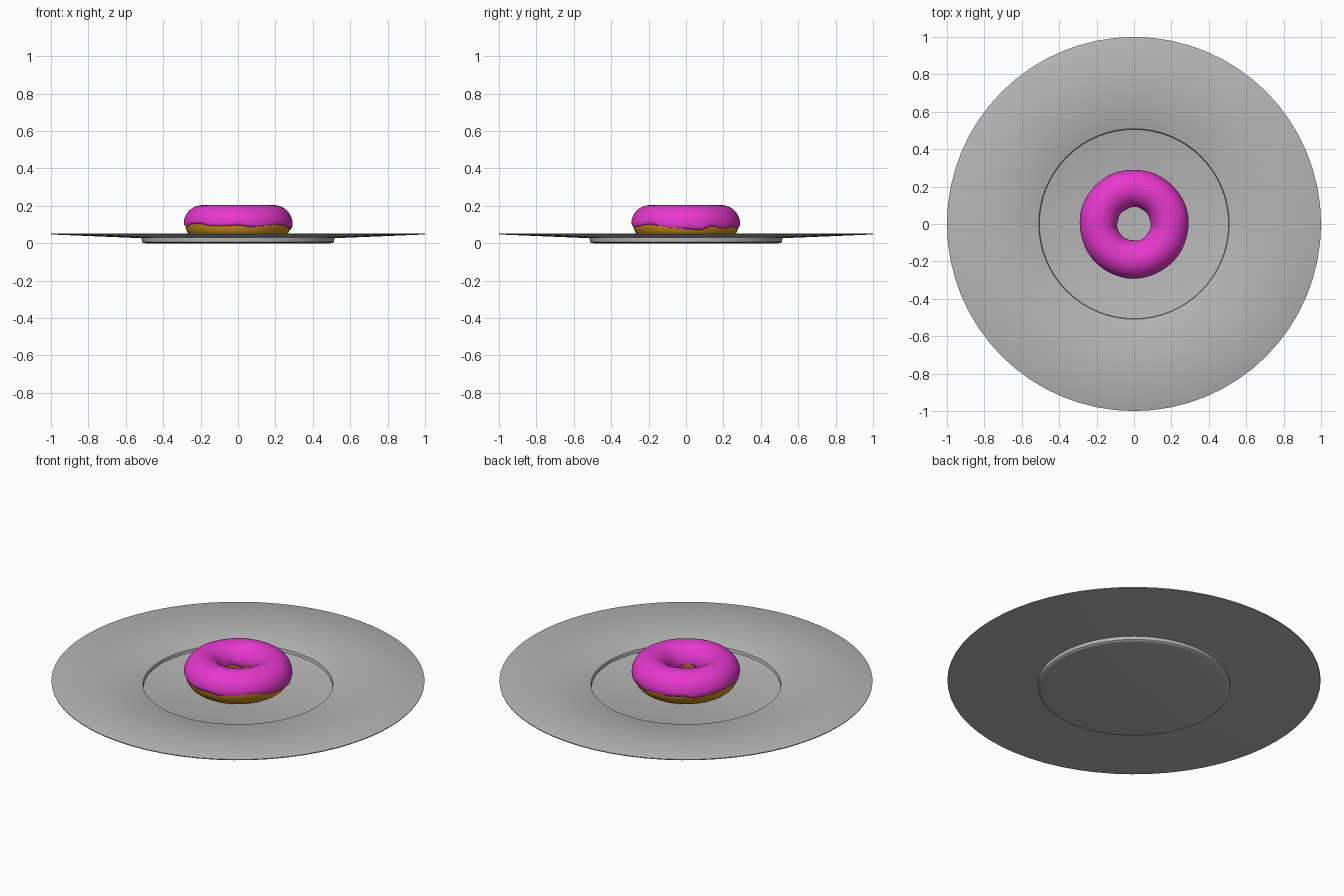
import bpy, math

if "Cube" in bpy.data.objects:
    bpy.data.objects.remove(bpy.data.objects["Cube"])

TAU = 2 * math.pi


def material(name, rgb):
    m = bpy.data.materials.new(name)
    m.diffuse_color = (*rgb, 1)
    m.use_nodes = True
    m.node_tree.nodes["Principled BSDF"].inputs["Base Color"].default_value = m.diffuse_color
    return m


def finish(name, verts, faces, mat, angle):
    me = bpy.data.meshes.new(name)
    me.from_pydata(verts, [], faces)
    me.materials.append(mat)
    ob = bpy.data.objects.new(name, me)
    bpy.context.collection.objects.link(ob)
    bpy.ops.object.select_all(action='DESELECT')
    ob.select_set(True)
    bpy.context.view_layer.objects.active = ob
    bpy.ops.object.mode_set(mode='EDIT')
    bpy.ops.mesh.select_all(action='SELECT')
    bpy.ops.mesh.normals_make_consistent(inside=False)
    bpy.ops.object.mode_set(mode='OBJECT')
    bpy.ops.object.shade_smooth_by_angle(angle=math.radians(angle))
    return ob


def revolve(name, profile, segs, mat, closed=False, caps=False, angle=35):
    """Spin profile(u) -> [(radius, z), ...] around the z axis."""
    verts, faces = [], []
    for i in range(segs):
        u = TAU * i / segs
        pts = profile(u)
        n = len(pts)
        verts += [(r * math.cos(u), r * math.sin(u), z) for r, z in pts]
    for i in range(segs):
        a, b = i * n, (i + 1) % segs * n
        for k in range(n if closed else n - 1):
            q = (k + 1) % n
            faces.append((a + k, b + k, b + q, a + q))
    if caps:
        faces.append([i * n for i in range(segs)])
        faces.append([i * n + n - 1 for i in range(segs)])
    return finish(name, verts, faces, mat, angle)


grey = material("plate grey", (0.47, 0.47, 0.47))
pink = material("icing magenta", (0.80, 0.04, 0.62))
brown = material("dough brown", (0.60, 0.27, 0.015))

# Plate: flat foot, stepped well and wide shallow rim
plate_profile = [(0.495, 0.0), (0.507, 0.002), (0.514, 0.008), (0.515, 0.027),
                 (0.999, 0.047), (1.0, 0.052), (0.998, 0.053),
                 (0.515, 0.034), (0.509, 0.031), (0.506, 0.014), (0.500, 0.012)]
revolve("plate", lambda u: plate_profile, 64, grey, caps=True)

# Dough ring
R, ZC, R_DOUGH, R_ICE = 0.190, 0.103, 0.092, 0.101


def dough_profile(u):
    return [(R + R_DOUGH * math.cos(TAU * k / 32), ZC + R_DOUGH * math.sin(TAU * k / 32))
            for k in range(32)]


revolve("dough", dough_profile, 96, brown, closed=True, angle=180)

# Icing: shell over the top with a wavy, rounded lower edge
edge_heights = [.075, .067, .090, .078, .088, .080, .092, .084,
                .090, .076, .088, .095, .098, .088, .103, .104,
                .091, .090, .095, .085, .093, .101, .094, .080]


def edge_height(u):
    t = u / TAU * len(edge_heights)
    i = int(t)
    f = 0.5 - 0.5 * math.cos(math.pi * (t - i))
    n = len(edge_heights)
    return edge_heights[i % n] * (1 - f) + edge_heights[(i + 1) % n] * f


def icing_profile(u):
    a0 = math.asin((edge_height(u) - ZC) / R_ICE)
    a1 = math.pi - math.asin((0.097 + 0.008 * math.sin(5 * u + 1) - ZC) / R_ICE)
    lump = 0.0012 * math.sin(3 * u + 0.6) + 0.001 * math.sin(7 * u)
    steps = [(a0 + 0.06, R_DOUGH - 0.004), (a0, R_DOUGH + 0.001), (a0 + 0.02, R_ICE - 0.003)]
    for k in range(1, 25):
        a = a0 + (a1 - a0) * k / 25
        steps.append((a, R_ICE + lump * abs(math.cos(a))))
    steps += [(a1 - 0.02, R_ICE - 0.003), (a1, R_DOUGH + 0.001), (a1 - 0.06, R_DOUGH - 0.004)]
    return [(R + r * math.cos(a), ZC + r * math.sin(a)) for a, r in steps]


revolve("icing", icing_profile, 144, pink, angle=60)
